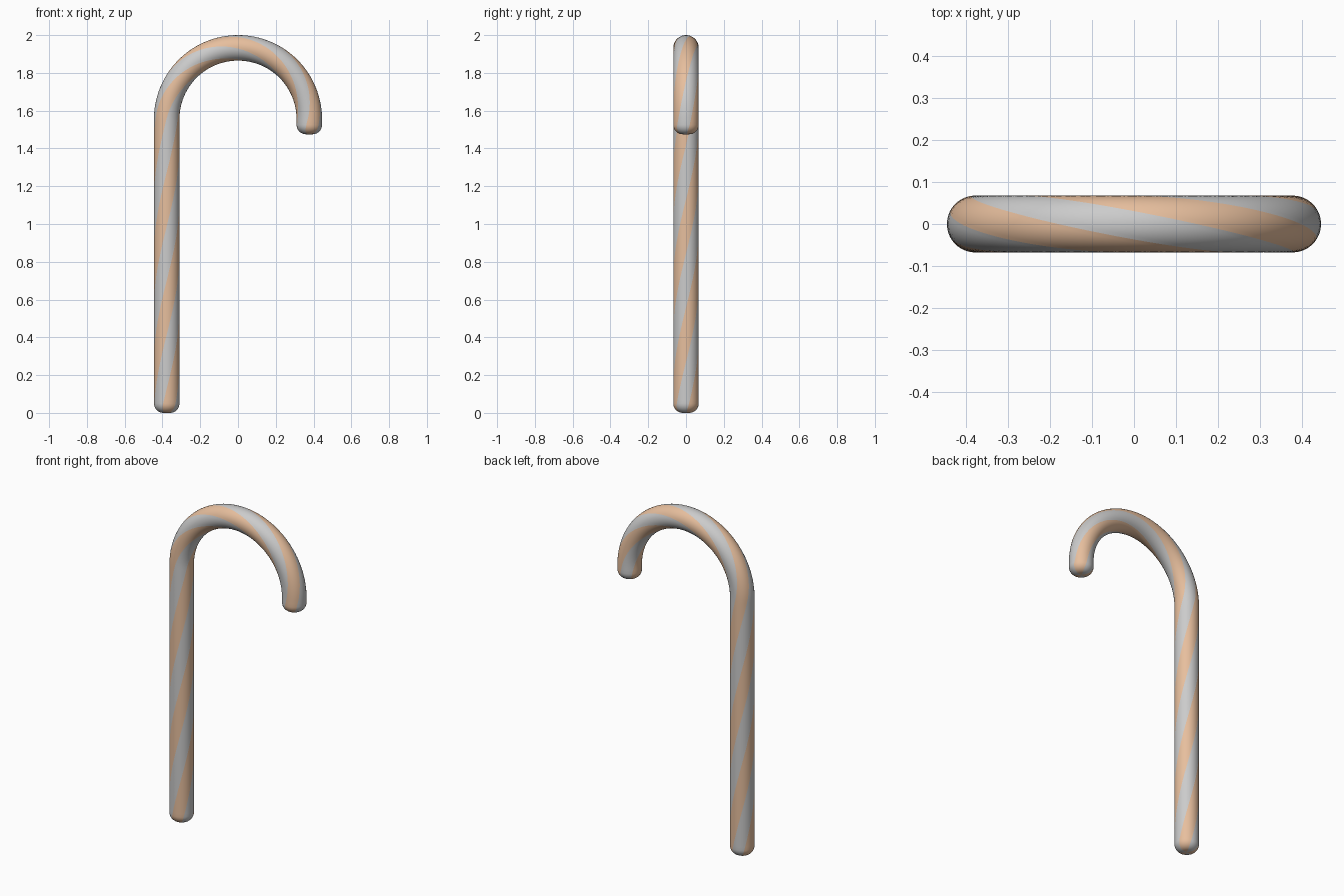
import bpy, bmesh
from math import pi, sin, cos, radians
from mathutils import Vector

if "Cube" in bpy.data.objects:
    bpy.data.objects.remove(bpy.data.objects["Cube"])

R = 0.3775        # hook radius (centre line)
r = 0.0675        # stick radius
ZC = 1.555        # height where the hook starts
TIP = 0.08        # straight drop at the hook's end
CAP = 0.05        # rounding of both ends
SIDES = 48
BANDS = 6         # alternating grey / peach
PITCH = 1.72      # length of one full stripe turn
ARC = pi * R
L = ZC + ARC + TIP
S_TOP = ZC + ARC / 2


def frame(s):
    """Centre point and outward normal at distance s along the stick."""
    if s < ZC:
        return Vector((-R, 0, s)), Vector((-1, 0, 0))
    if s > ZC + ARC:
        return Vector((R, 0, ZC - (s - ZC - ARC))), Vector((1, 0, 0))
    t = (s - ZC) / R
    n = Vector((-cos(t), 0, sin(t)))
    return Vector((0, 0, ZC)) + n * R, n


# stations along the stick: rounded start, body, rounded end
cap = []
for i in range(9):
    t = i / 8 * pi / 2
    cap.append((CAP * (1 - cos(t)), r - CAP + CAP * sin(t)))
cap.insert(0, (0.0, 0.0005))
body = [(CAP + (L - 2 * CAP) * i / 140, r) for i in range(1, 140)]
stations = cap + body + [(L - s, q) for s, q in reversed(cap)]


def make_bands(name, parity):
    bm = bmesh.new()
    rings = []
    for s, q in stations:
        c, n = frame(s)
        twist = 2 * pi * (s - S_TOP) / PITCH - radians(27)
        ring = []
        for j in range(SIDES):
            a = 2 * pi * j / SIDES + twist
            ring.append(bm.verts.new(c + q * (cos(a) * n + sin(a) * Vector((0, -1, 0)))))
        rings.append(ring)
    for lo, hi in zip(rings, rings[1:]):
        for j in range(SIDES):
            if (j * BANDS // SIDES) % 2 == parity:
                k = (j + 1) % SIDES
                bm.faces.new((lo[j], lo[k], hi[k], hi[j])).smooth = True
    bmesh.ops.delete(bm, geom=[v for v in bm.verts if not v.link_faces], context='VERTS')
    me = bpy.data.meshes.new(name)
    bm.to_mesh(me)
    bm.free()
    ob = bpy.data.objects.new(name, me)
    bpy.context.collection.objects.link(ob)
    return ob


# plain stripes
make_bands("grey_stripes", 0)

# coloured stripes
peach = bpy.data.materials.new("peach")
peach.diffuse_color = (0.8, 0.52, 0.34, 1)
peach.use_nodes = True
peach.node_tree.nodes["Principled BSDF"].inputs["Base Color"].default_value = peach.diffuse_color
make_bands("peach_stripes", 1).data.materials.append(peach)
